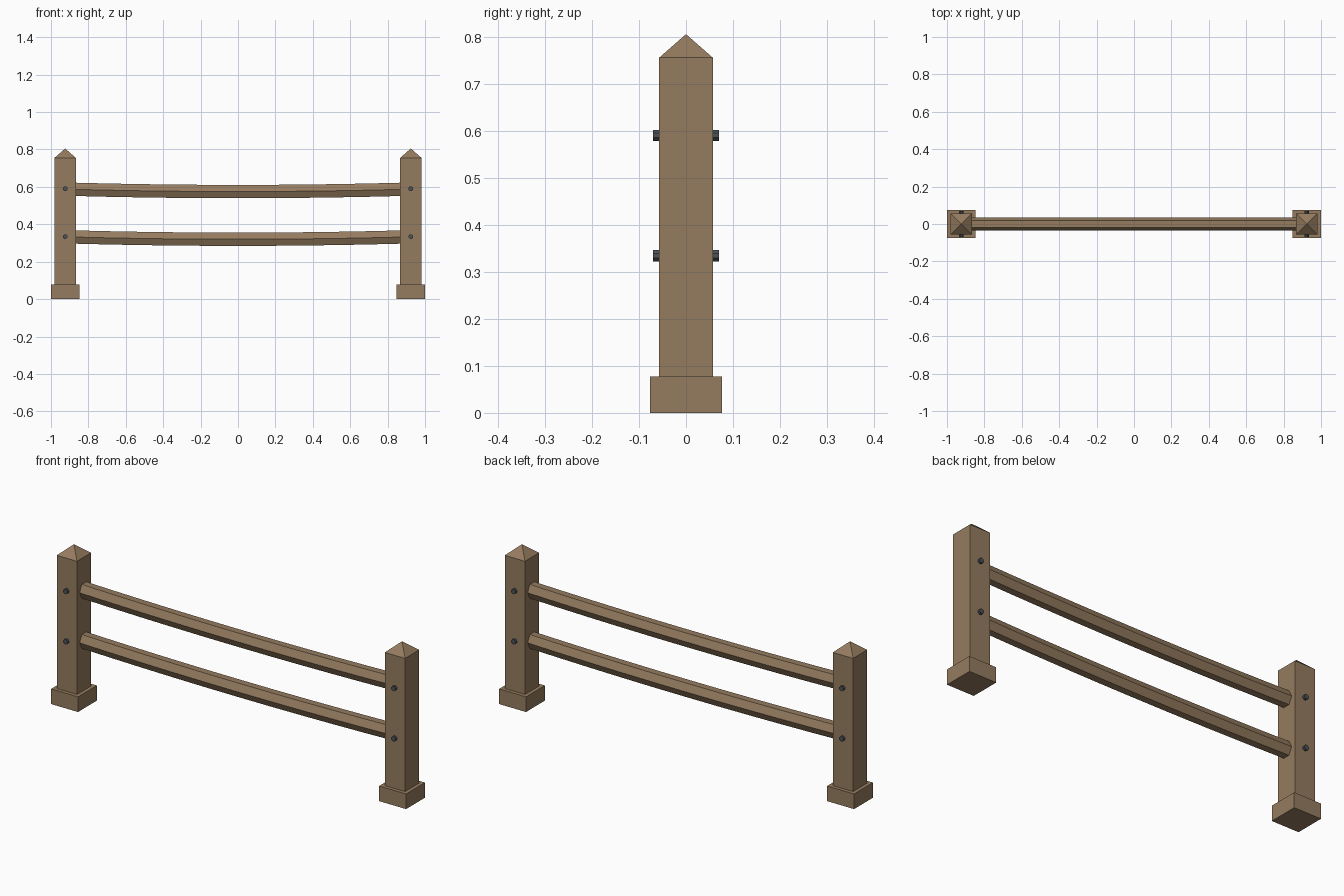
import bpy, bmesh, math
from mathutils import Matrix

if "Cube" in bpy.data.objects:
    bpy.data.objects.remove(bpy.data.objects["Cube"])


def material(name, rgb):
    m = bpy.data.materials.new(name)
    m.diffuse_color = (*rgb, 1)
    m.use_nodes = True
    m.node_tree.nodes["Principled BSDF"].inputs["Base Color"].default_value = m.diffuse_color
    return m


wood = material("weathered wood", (0.30, 0.20, 0.115))
iron = material("dark iron", (0.07, 0.085, 0.10))


def add_object(name, bm, mat):
    bmesh.ops.recalc_face_normals(bm, faces=bm.faces)
    mesh = bpy.data.meshes.new(name)
    bm.to_mesh(mesh)
    bm.free()
    mesh.materials.append(mat)
    ob = bpy.data.objects.new(name, mesh)
    bpy.context.collection.objects.link(ob)
    return ob


def box(name, x, half, z0, z1, tip=None):
    """Square block; an optional tip turns the top into a pyramid."""
    bm = bmesh.new()
    size = Matrix.Diagonal((2 * half, 2 * half, z1 - z0, 1))
    bmesh.ops.create_cube(bm, size=1, matrix=Matrix.Translation((x, 0, (z0 + z1) / 2)) @ size)
    if tip:
        top = max(bm.faces, key=lambda f: f.calc_center_median().z)
        apex = bmesh.ops.poke(bm, faces=[top])["verts"][0]
        apex.co.z = tip
    return add_object(name, bm, wood)


def rail(name, z, sag=0.012, segments=10, length=0.88):
    """Six-sided pole, flat on top, sagging towards the middle."""
    bm = bmesh.new()
    rings = []
    for i in range(segments + 1):
        t = 2 * i / segments - 1
        ring = []
        for k in range(6):
            a = math.radians(60 * k)
            ring.append(bm.verts.new((t * length, 0.036 * math.cos(a),
                                      z - sag * (1 - t * t) + 0.041 * math.sin(a))))
        rings.append(ring)
    for a, b in zip(rings, rings[1:]):
        for k in range(6):
            n = (k + 1) % 6
            bm.faces.new((a[k], a[n], b[n], b[k]))
    bm.faces.new(rings[0])
    bm.faces.new(rings[-1])
    return add_object(name, bm, wood)


def bolt(name, x, y, z):
    bm = bmesh.new()
    place = Matrix.Translation((x, y, z)) @ Matrix.Rotation(math.pi / 2, 4, 'X') @ Matrix.Rotation(math.pi / 8, 4, 'Z')
    bmesh.ops.create_cone(bm, cap_ends=True, segments=8, radius1=0.0128,
                          radius2=0.0128, depth=0.03, matrix=place)
    return add_object(name, bm, iron)


# Posts with footings and bolts on both faces
for side, label in ((-1, "left"), (1, "right")):
    x = side * 0.924
    box(label + "_footing", x, 0.076, 0, 0.077)
    box(label + "_post", x, 0.057, 0.07, 0.755, tip=0.805)
    for level, z in (("lower", 0.334), ("upper", 0.59)):
        for face, y in (("front", -0.055), ("back", 0.055)):
            bolt(f"{label}_{level}_{face}_bolt", x, y, z)

# Sagging rails
rail("lower_rail", 0.332)
rail("upper_rail", 0.587)
